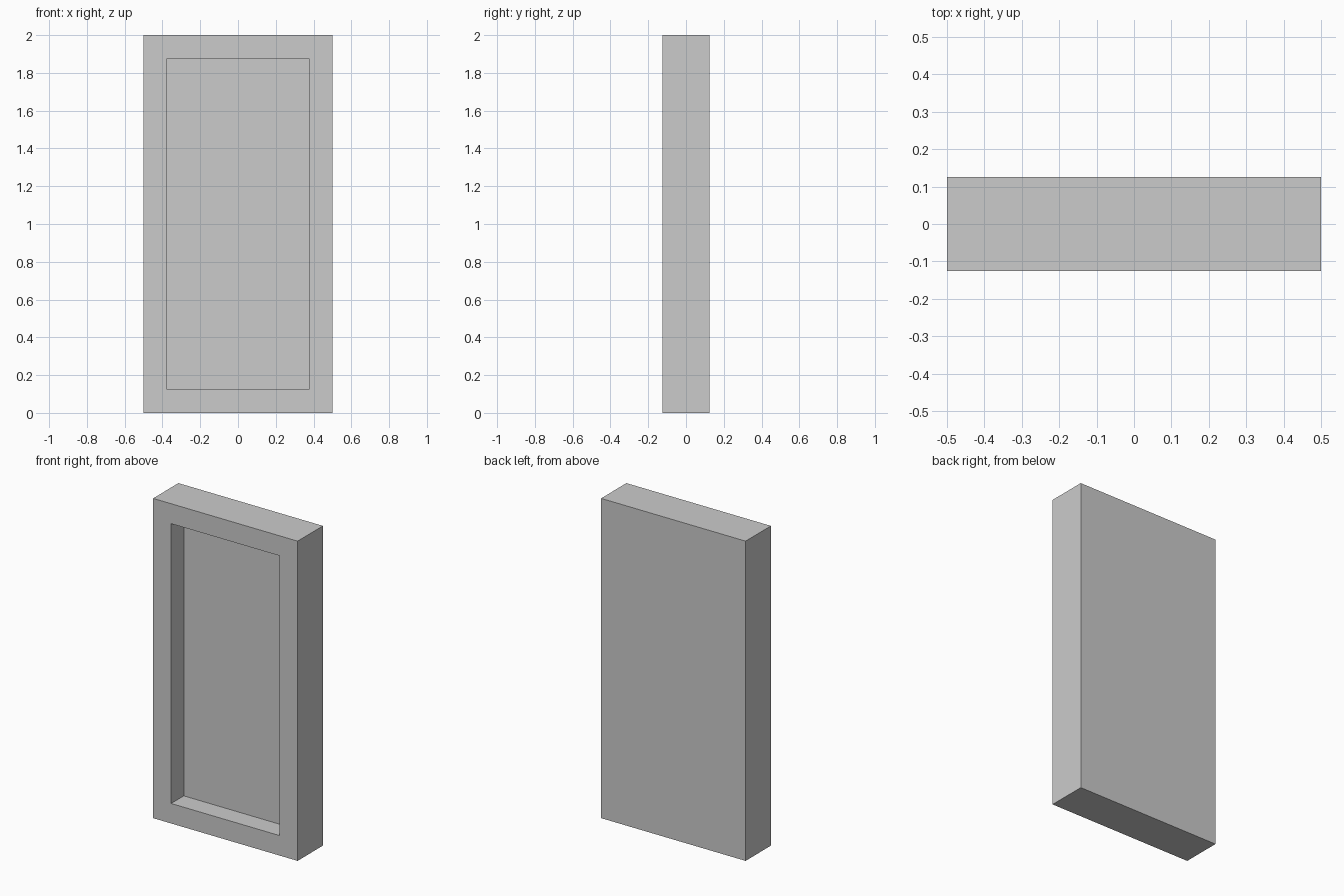
import bpy, bmesh
from mathutils import Matrix, Vector

if "Cube" in bpy.data.objects:
    bpy.data.objects.remove(bpy.data.objects["Cube"])

W, D, H = 1.0, 0.25, 2.0
BORDER, RECESS = 0.125, 0.125

# Solid slab standing on the ground
bm = bmesh.new()
bmesh.ops.create_cube(bm, size=1.0, matrix=Matrix.Translation((0, 0, H / 2)) @ Matrix.Diagonal((W, D, H, 1)))
bm.normal_update()

# Recessed panel in the front face
front = min(bm.faces, key=lambda f: f.calc_center_median().y)
bmesh.ops.inset_region(bm, faces=[front], thickness=BORDER, use_even_offset=True)
panel = bmesh.ops.extrude_discrete_faces(bm, faces=[front])["faces"][0]
bmesh.ops.translate(bm, verts=panel.verts, vec=Vector((0, RECESS, 0)))
bmesh.ops.recalc_face_normals(bm, faces=bm.faces)

mesh = bpy.data.meshes.new("framed_panel")
bm.to_mesh(mesh)
bm.free()
bpy.context.collection.objects.link(bpy.data.objects.new("framed_panel", mesh))
